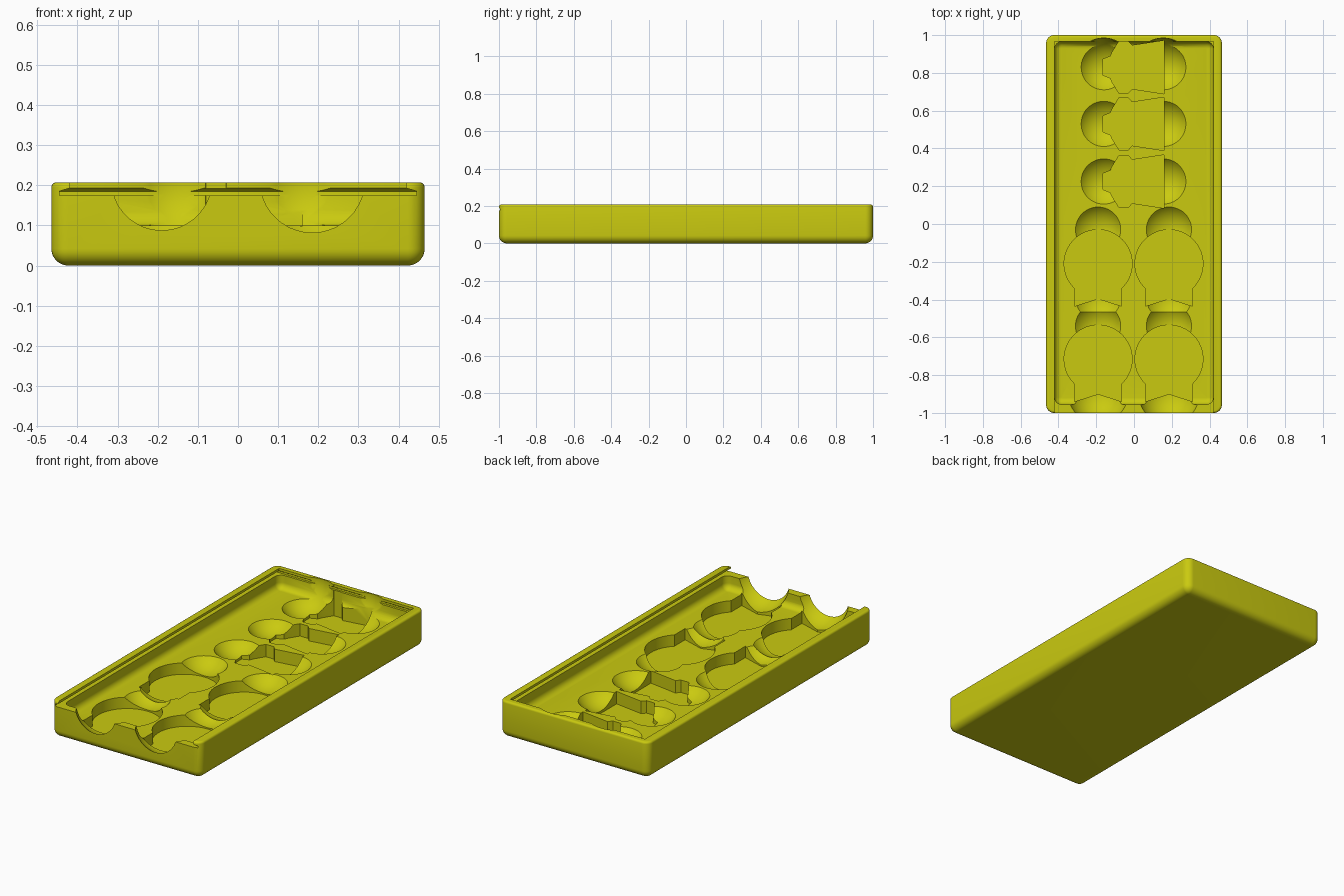
import bpy, bmesh, math

if "Cube" in bpy.data.objects:
    bpy.data.objects.remove(bpy.data.objects["Cube"])

yellow = bpy.data.materials.new("yellow")
yellow.diffuse_color = (0.59, 0.59, 0.005, 1)
yellow.use_nodes = True
yellow.node_tree.nodes["Principled BSDF"].inputs["Base Color"].default_value = yellow.diffuse_color
cutters = []


def make(name, bm):
    bmesh.ops.recalc_face_normals(bm, faces=bm.faces)
    me = bpy.data.meshes.new(name)
    bm.to_mesh(me)
    bm.free()
    ob = bpy.data.objects.new(name, me)
    bpy.context.collection.objects.link(ob)
    return ob


def loft(name, rings):
    """Skin a stack of matching closed loops and cap both ends."""
    bm = bmesh.new()
    loops = [[bm.verts.new(p) for p in ring] for ring in rings]
    n = len(loops[0])
    for a, b in zip(loops, loops[1:]):
        for i in range(n):
            j = (i + 1) % n
            bm.faces.new((a[i], a[j], b[j], b[i]))
    bm.faces.new(loops[0][::-1])
    bm.faces.new(loops[-1])
    return make(name, bm)


def rounded_rect(x0, x1, y0, y1, rad, z, seg=8):
    pts = []
    for k, (cx, cy) in enumerate([(x1 - rad, y1 - rad), (x0 + rad, y1 - rad),
                                  (x0 + rad, y0 + rad), (x1 - rad, y0 + rad)]):
        for i in range(seg + 1):
            a = math.pi / 2 * (k + i / seg)
            pts.append((cx + rad * math.cos(a), cy + rad * math.sin(a), z))
    return pts


def rounded_box(name, x, y0, y1, z0, z1, rb, rt, corner):
    """Box with rounded corners, bottom radius rb and top radius rt."""
    rows = []
    for i in range(9):
        a = math.pi / 2 * i / 8
        rows.append((rb * (1 - math.sin(a)), z0 + rb * (1 - math.cos(a))))
    if rt:
        for i in range(5):
            a = math.pi / 2 * i / 4
            rows.append((rt * (1 - math.cos(a)), z1 - rt * (1 - math.sin(a))))
    else:
        rows.append((0, z1))
    return loft(name, [rounded_rect(-x + d, x - d, y0 + d, y1 - d,
                                    max(corner - d, 0.004), z) for d, z in rows])


def pocket(outline, z):
    cutters.append(loft("pocket_cutter", [[(x, y, h) for x, y in outline] for h in (z, 0.3)]))


def bowl(x, y, z, r):
    bm = bmesh.new()
    bmesh.ops.create_uvsphere(bm, u_segments=48, v_segments=24, radius=r)
    bmesh.ops.translate(bm, verts=bm.verts, vec=(x, y, z))
    cutters.append(make("bowl_cutter", bm))


# Outer block
tray = rounded_box("tray", 0.465, -1, 1, 0, 0.207, 0.042, 0.012, 0.042)
tray.data.materials.append(yellow)

# Main recess with a rounded floor edge
cutters.append(rounded_box("recess_cutter", 0.42, -0.955, 0.965, 0.1, 0.3, 0.035, 0, 0.037))

# Sliding lid channel, undercut at the sides and open at the front
channel = [(0.445, 0.978, 0.175), (0.445, 0.978, 0.185),
           (0.42, 0.965, 0.193), (0.42, 0.965, 0.3)]
cutters.append(loft("lid_channel_cutter",
                    [[(-x, -1.1, z), (x, -1.1, z), (x, y, z), (-x, y, z)] for x, y, z in channel]))

# Round pockets with a neck, each with a finger bowl at both ends
for cx in (-0.19, 0.185):
    for cy, end in ((-0.21, -0.435), (-0.715, -0.94)):
        a0 = -math.acos(0.125 / 0.18)
        sweep = math.pi - 2 * a0
        outline = [(cx + 0.18 * math.cos(a0 + sweep * i / 48),
                    cy + 0.18 * math.sin(a0 + sweep * i / 48)) for i in range(49)]
        outline += [(cx - 0.125, end), (cx, end + 0.04), (cx + 0.125, end)]
        pocket(outline, 0.036)
    bowl(cx, -0.03, 0.198, 0.155)
    bowl(cx, -0.54, 0.198, 0.155)
    bowl(cx, -0.39, 0.198, 0.155)
    bowl(cx, -0.893 if cx < 0 else -0.9, 0.213, 0.165)

# Shaped pockets, each with a finger bowl on both sides
half = [(-0.165, 0.042), (-0.125, 0.058), (-0.115, 0.08), (-0.08, 0.137),
        (-0.03, 0.137), (-0.01, 0.115), (0.16, 0.141)]
for cy in (0.83, 0.53, 0.225):
    pocket([(x, cy + y) for x, y in half] + [(x, cy - y) for x, y in half[::-1]], 0.03)
    for cx in (-0.16, 0.155):
        bowl(cx, cy, 0.198, 0.155)

# Carve everything out, then drop the cutters
for c in cutters:
    mod = tray.modifiers.new("carve", 'BOOLEAN')
    mod.operation = 'DIFFERENCE'
    mod.solver = 'EXACT'
    mod.object = c
bpy.context.view_layer.update()
carved = bpy.data.meshes.new_from_object(tray.evaluated_get(bpy.context.evaluated_depsgraph_get()))
tray.modifiers.clear()
tray.data = carved
carved.materials.clear()
carved.materials.append(yellow)
for p in carved.polygons:
    p.material_index = 0
for c in cutters:
    bpy.data.objects.remove(c)

bpy.context.view_layer.objects.active = tray
tray.select_set(True)
bpy.ops.object.shade_smooth_by_angle(angle=math.radians(30))
